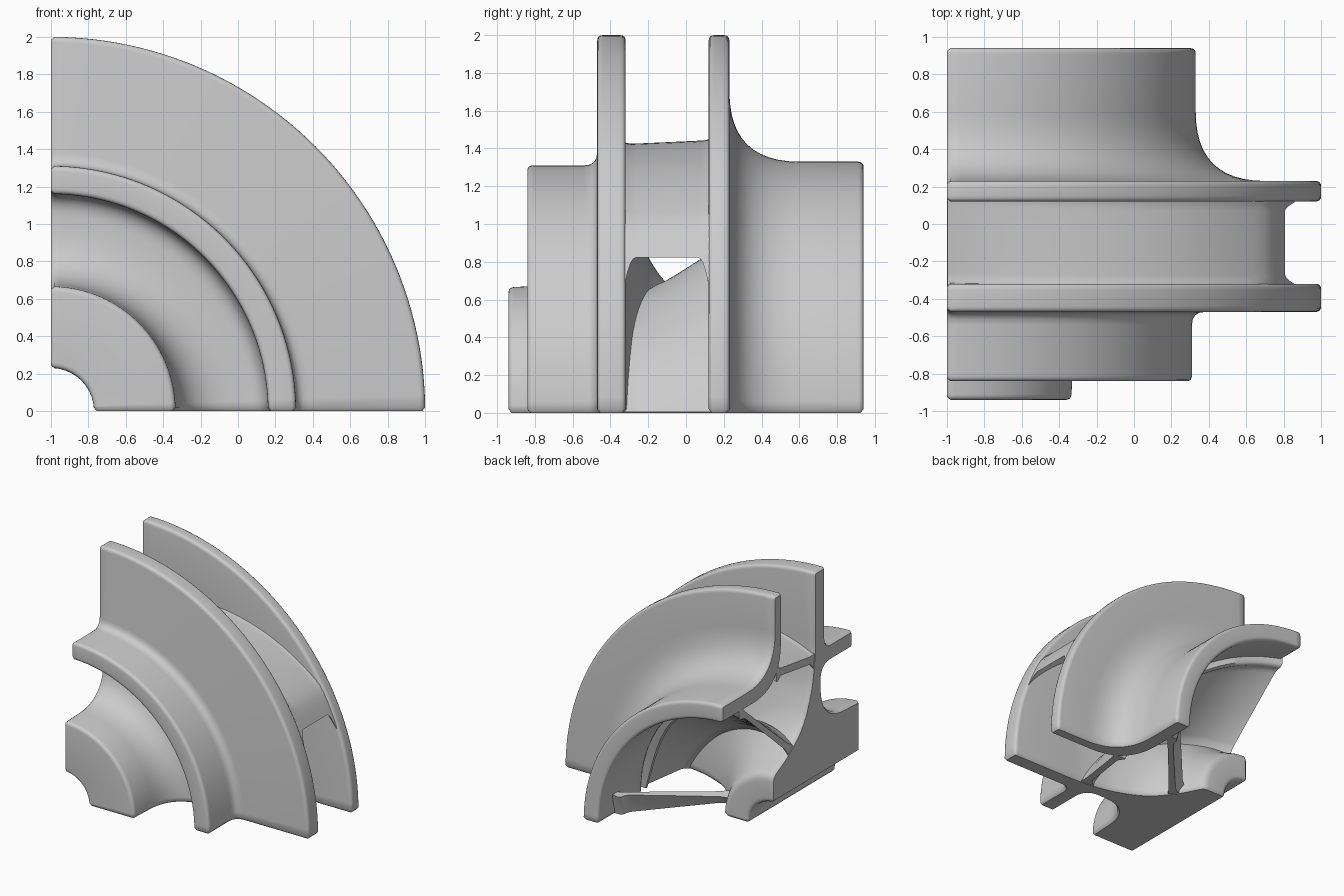
import bpy, bmesh, math
from mathutils import Vector

if "Cube" in bpy.data.objects:
    bpy.data.objects.remove(bpy.data.objects["Cube"])

metal = bpy.data.materials.new("plain grey")
metal.diffuse_color = (0.6, 0.6, 0.6, 1)
metal.use_nodes = True
metal.node_tree.nodes["Principled BSDF"].inputs["Base Color"].default_value = metal.diffuse_color
STEPS = 48      # divisions of the quarter turn
EDGE = 0.02     # rounding of the cut ends


def finish(name, bm):
    bmesh.ops.recalc_face_normals(bm, faces=bm.faces)
    me = bpy.data.meshes.new(name)
    bm.to_mesh(me)
    bm.free()
    me.materials.append(metal)
    ob = bpy.data.objects.new(name, me)
    bpy.context.collection.objects.link(ob)
    bpy.ops.object.select_all(action='DESELECT')
    ob.select_set(True)
    bpy.context.view_layer.objects.active = ob
    bpy.ops.object.shade_smooth_by_angle(angle=math.radians(50))
    return ob


def rounded(points):
    """Closed (y, r, cut) outline with every corner rounded."""
    out = []
    for i, (y, r, d) in enumerate(points):
        p = Vector((y, r))
        a = Vector(points[i - 1][:2])
        b = Vector(points[(i + 1) % len(points)][:2])
        a = p + (a - p).normalized() * d
        b = p + (b - p).normalized() * d
        n = 12 if d > 0.1 else 4
        for k in range(n + 1):
            t = k / n
            out.append(a * (1 - t) ** 2 + p * 2 * t * (1 - t) + b * t * t)
    return out


def quarter_lathe(name, points):
    """Quarter turn about the y-direction axis at x = -1, z = 0."""
    bm = bmesh.new()
    prof = rounded(points)
    rings = []
    for s in range(STEPS + 1):
        ring = []
        for y, r in prof:
            a0 = math.asin(EDGE / r)
            a = a0 + (math.pi / 2 - 2 * a0) * s / STEPS
            ring.append(bm.verts.new((-1 + r * math.cos(a), y, r * math.sin(a))))
        rings.append(ring)
    n = len(prof)
    for r0, r1 in zip(rings, rings[1:]):
        for i in range(n):
            j = (i + 1) % n
            bm.faces.new((r0[i], r0[j], r1[j], r1[i]))
    caps = [bm.faces.new(rings[0]), bm.faces.new(rings[-1])]
    bmesh.ops.recalc_face_normals(bm, faces=bm.faces)
    for cap in caps:
        bmesh.ops.inset_region(bm, faces=[cap], thickness=EDGE * 0.8,
                               depth=EDGE, use_even_offset=False)
    return finish(name, bm)


# Front disc with hub, bore and sealing ring
quarter_lathe("hub_disc", [
    (-0.47, 2.0, .03), (-0.32, 2.0, .03), (-0.32, 1.3, .12),
    (-0.28, 1.03, .09), (-0.20, .82, .06), (-0.12, .70, .06),
    (0.05, .56, .08), (0.25, .46, .05), (0.25, .23, .04),
    (-0.94, .23, .03), (-0.94, .665, .03), (-0.42, .69, .3),
    (-0.42, 1.16, .12), (-0.84, 1.16, .03), (-0.84, 1.31, .03),
    (-0.47, 1.31, .07)])

# Back disc flaring into the inlet ring
quarter_lathe("inlet_shroud", [
    (0.12, 2.0, .03), (0.23, 2.0, .03), (0.23, 1.33, .37),
    (0.94, 1.33, .03), (0.94, 1.18, .03), (0.12, 1.18, .4)])

# Blade guide keys: sweep angle, then (radius, y) on hub side and inlet side
KEYS = [(0, 1.985, -.32, 1.985, .12), (63, 1.25, -.31, 1.32, .17),
        (108, .84, -.20, 1.20, .38), (162, .55, .05, 1.18, .74)]
SWEEP, RIM = 162, 1.985


def guide(w, c):
    """Smooth interpolation of key column c at sweep angle w."""
    i = max((k for k in range(3) if KEYS[k][0] <= w), default=0)

    def slope(k):
        a, b = KEYS[max(k - 1, 0)], KEYS[min(k + 1, 3)]
        return (b[c] - a[c]) / (b[0] - a[0])
    if w < 0:
        return KEYS[0][c] + w * slope(0)
    h = KEYS[i + 1][0] - KEYS[i][0]
    t = (w - KEYS[i][0]) / h
    return ((2*t**3 - 3*t*t + 1) * KEYS[i][c] + (t**3 - 2*t*t + t) * h * slope(i)
            + (3*t*t - 2*t**3) * KEYS[i + 1][c] + (t**3 - t*t) * h * slope(i + 1))


def blade_point(start, w, t):
    r = guide(w, 1) * (1 - t) + guide(w, 3) * t
    y = guide(w, 2) * (1 - t) + guide(w, 4) * t
    a = math.radians(start + w)
    return Vector((-1 + r * math.cos(a), y, r * math.sin(a)))


def inside_rim(p):
    """Trim a point to the outer cylinder."""
    r = math.hypot(p.x + 1, p.z)
    k = min(1, RIM / r)
    return Vector((-1 + (p.x + 1) * k, p.y, p.z * k))


def blade(name, start):
    bm = bmesh.new()
    ts = [-.05, 0, .03, .06, .09, .12, .3, .5, .7, .88, .91, .94, .97, 1, 1.04]
    loops = []
    for k in range(84):
        top, low = [], []
        for t in ts:
            # inner side thickens toward the discs as a root fillet
            near = max(0, 1 - max(min(t, 1 - t), 0) / .12) ** 2
            outer, inner = .03 + .008 * near, .03 + .04 * near
            lead = -inner / .0112
            w = lead + (SWEEP - lead) * k / 83
            p = blade_point(start, w, t)
            d = (blade_point(start, min(w + 1, SWEEP), t)
                 - blade_point(start, w - 1, t))
            nrm = Vector((d.z, 0, -d.x)).normalized()
            top.append(bm.verts.new(inside_rim(p + nrm * outer)))
            low.append(bm.verts.new(inside_rim(p - nrm * inner)))
        loops.append(top + low[::-1])
    n = len(loops[0])
    for a, b in zip(loops, loops[1:]):
        for i in range(n):
            j = (i + 1) % n
            bm.faces.new((a[i], a[j], b[j], b[i]))
    # end strips
    for loop in (loops[0], loops[-1]):
        for i in range(n // 2 - 1):
            bm.faces.new((loop[i], loop[i + 1], loop[n - 2 - i], loop[n - 1 - i]))
    # trim to the quarter and close the cuts
    for co, no in (((-1 + .004, 0, 0), (-1, 0, 0)), ((0, 0, .004), (0, 0, -1))):
        bmesh.ops.bisect_plane(bm, geom=bm.verts[:] + bm.edges[:] + bm.faces[:],
                               plane_co=co, plane_no=no, clear_outer=True)
        bmesh.ops.holes_fill(bm, edges=[e for e in bm.edges if e.is_boundary])
    return finish(name, bm)


# Three of four swept blades pass through this quarter
for i in range(3):
    blade(f"blade_{i + 1}", 27.4 - 90 * i)
